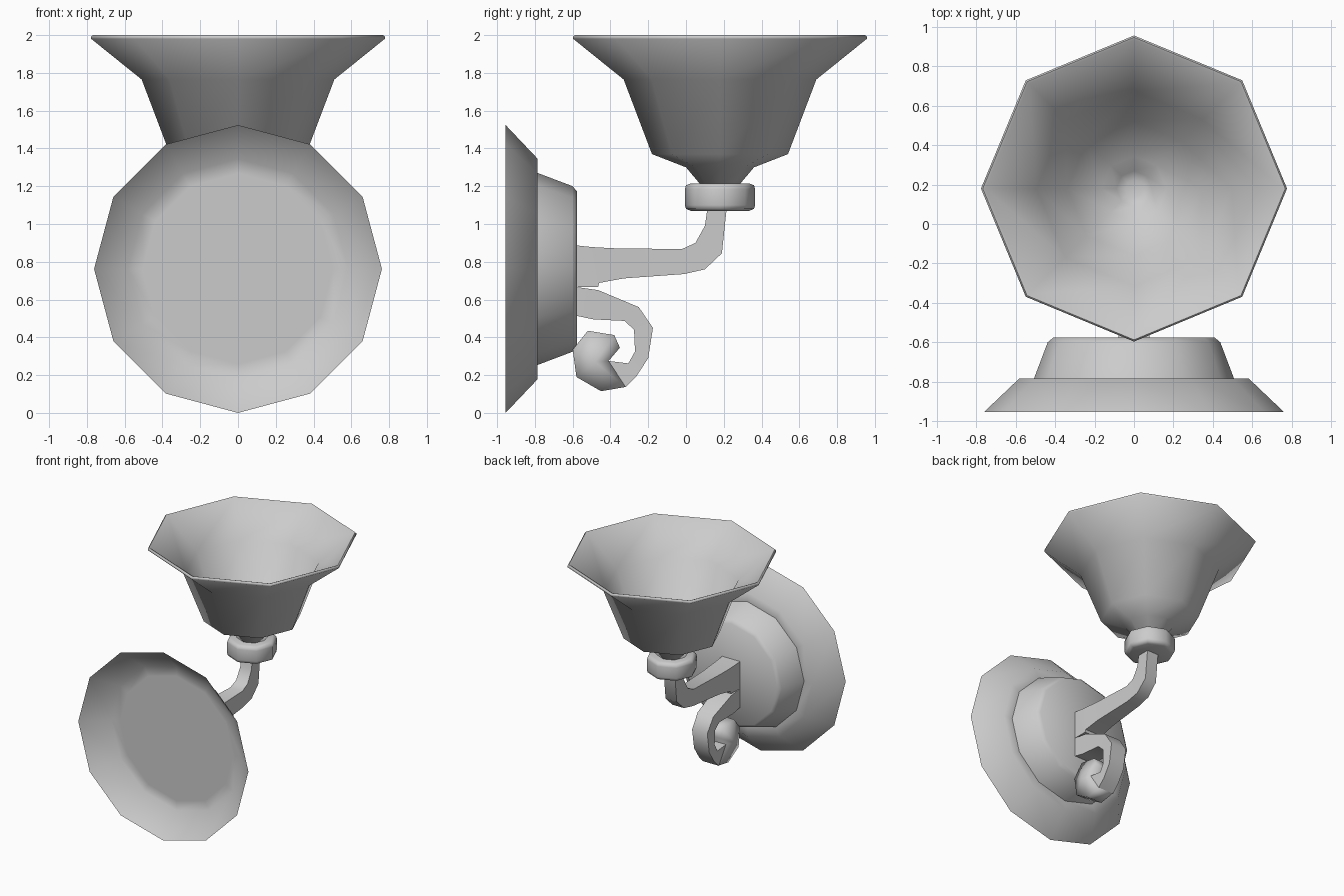
import bpy, bmesh
from math import cos, sin, radians, tau

if "Cube" in bpy.data.objects:
    bpy.data.objects.remove(bpy.data.objects["Cube"])


def finish(name, bm, angle):
    bmesh.ops.recalc_face_normals(bm, faces=bm.faces)
    mesh = bpy.data.meshes.new(name)
    bm.to_mesh(mesh)
    bm.free()
    mesh.shade_smooth()
    mesh.set_sharp_from_angle(angle=radians(angle))
    obj = bpy.data.objects.new(name, mesh)
    bpy.context.collection.objects.link(obj)
    return obj


def lathe(name, profile, sides, place, angle, cap_start=True, cap_end=True):
    """Turn (radius, height) pairs; place maps local a, b, height to a point."""
    bm = bmesh.new()
    rings = [[bm.verts.new(place(r * cos(tau * k / sides), r * sin(tau * k / sides), h))
              for k in range(sides)] for r, h in profile]
    for a, b in zip(rings, rings[1:]):
        for k in range(sides):
            n = (k + 1) % sides
            bm.faces.new((a[k], a[n], b[n], b[k]))
    if cap_start:
        bm.faces.new(rings[0])
    if cap_end:
        bm.faces.new(rings[-1])
    return finish(name, bm, angle)


def strap(name, sections):
    """Loft a rectangular bar through (y, z, y, z, half_width) sections."""
    bm = bmesh.new()
    rings = [[bm.verts.new(p) for p in ((-w, y1, z1), (w, y1, z1), (w, y2, z2), (-w, y2, z2))]
             for y1, z1, y2, z2, w in sections]
    for a, b in zip(rings, rings[1:]):
        for k in range(4):
            n = (k + 1) % 4
            bm.faces.new((a[k], a[n], b[n], b[k]))
    bm.faces.new(rings[0])
    bm.faces.new(rings[-1])
    return finish(name, bm, 45)


def wall_axis(a, b, h):
    return (a, h, 0.762 + b)


def lamp_axis(a, b, h):
    return (a, 0.18 + b, h)


# Wall plate: flared flange open at the wall side, plus a closed drum
lathe("wall_flange", [(0.762, -0.955), (0.583, -0.785), (0.505, -0.785)],
      12, wall_axis, 50, False, False)
lathe("wall_drum", [(0.508, -0.785), (0.438, -0.6), (0.41, -0.577)], 12, wall_axis, 50)

# Flared octagonal shade with a thin wall
lathe("shade", [(0.1, 1.205), (0.18, 1.3), (0.36, 1.37), (0.51, 1.765), (0.777, 1.98),
                (0.777, 1.992), (0.768, 2.0), (0.755, 1.995), (0.495, 1.775),
                (0.34, 1.385), (0.165, 1.315), (0.09, 1.235), (0.045, 1.22)],
      8, lamp_axis, 60)

# Collar under the shade
lathe("collar", [(0.155, 1.07), (0.18, 1.08), (0.186, 1.1), (0.186, 1.185),
                 (0.18, 1.205), (0.155, 1.215)], 8, lamp_axis, 60)

# Upper arm: from the wall drum out and up to the collar
strap("arm", [
    (-0.585, 0.887, -0.585, 0.667, 0.08),
    (-0.5, 0.878, -0.465, 0.667, 0.078),
    (-0.45, 0.875, -0.46, 0.688, 0.076),
    (-0.35, 0.87, -0.33, 0.712, 0.07),
    (-0.02, 0.868, -0.01, 0.735, 0.055),
    (0.05, 0.9, 0.1, 0.76, 0.052),
    (0.1, 0.99, 0.19, 0.845, 0.05),
    (0.113, 1.08, 0.215, 1.08, 0.05)])

# Lower scroll: curls down and back toward the wall
strap("scroll", [
    (-0.585, 0.667, -0.585, 0.515, 0.08),
    (-0.465, 0.65, -0.49, 0.495, 0.078),
    (-0.25, 0.56, -0.325, 0.487, 0.07),
    (-0.175, 0.45, -0.275, 0.44, 0.068),
    (-0.2, 0.29, -0.27, 0.325, 0.068),
    (-0.265, 0.19, -0.305, 0.262, 0.068),
    (-0.32, 0.137, -0.41, 0.275, 0.07)])

# Rounded knob at the end of the scroll
outline = [(-0.52, 0.435), (-0.38, 0.412), (-0.35, 0.345), (-0.41, 0.275),
           (-0.32, 0.137), (-0.45, 0.115), (-0.58, 0.19), (-0.6, 0.335)]
bm = bmesh.new()
left, right = [[bm.verts.new((x, y, z)) for y, z in outline] for x in (-0.065, 0.065)]
tips = [bm.verts.new((x, -0.48, 0.27)) for x in (-0.105, 0.105)]
for k in range(len(outline)):
    n = (k + 1) % len(outline)
    bm.faces.new((left[k], left[n], right[n], right[k]))
    bm.faces.new((left[k], left[n], tips[0]))
    bm.faces.new((right[k], right[n], tips[1]))
finish("scroll_knob", bm, 80)
